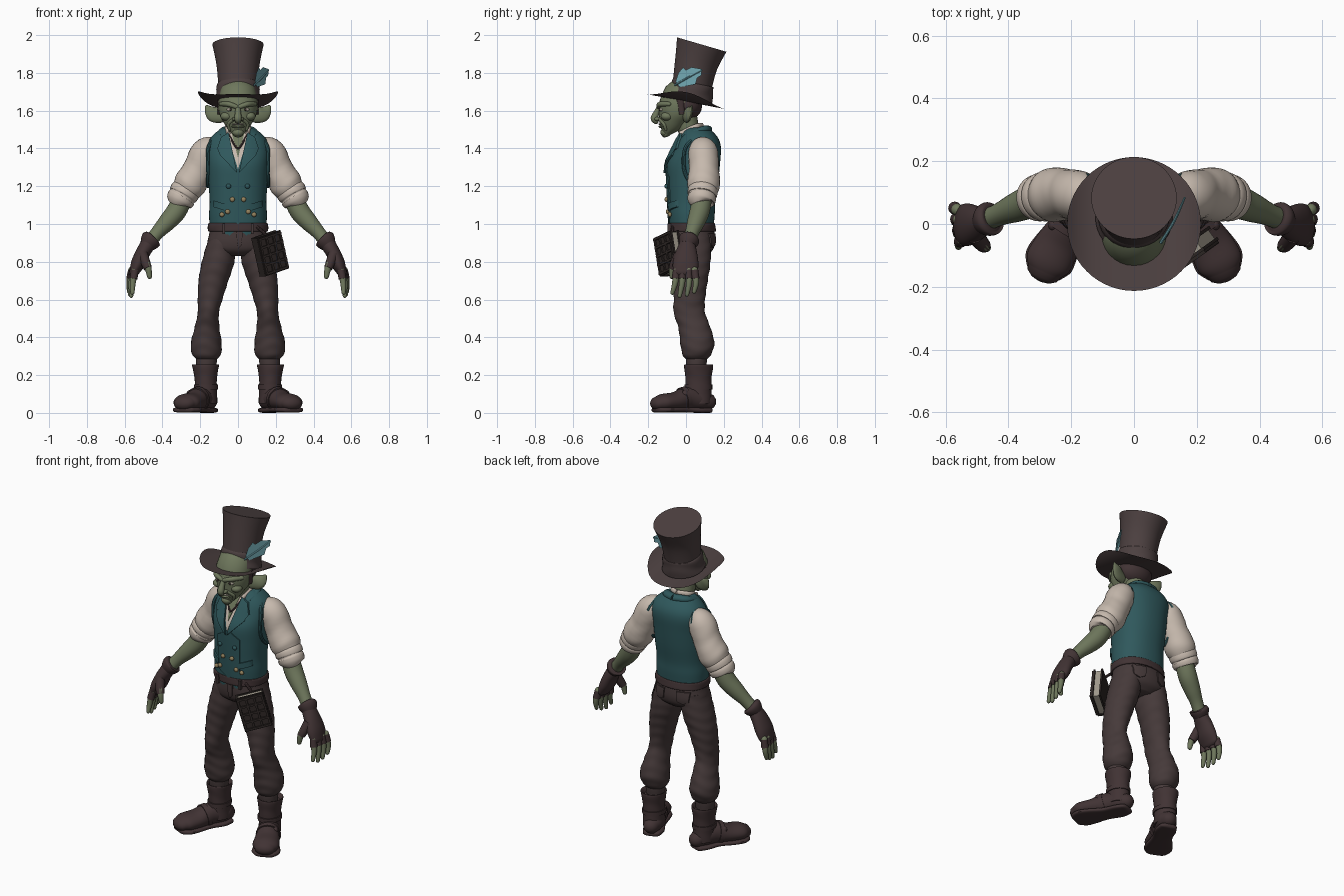
import bpy, bmesh, math
from math import sin, cos, pi
from mathutils import Vector, Matrix
from mathutils.bvhtree import BVHTree

if "Cube" in bpy.data.objects:
    bpy.data.objects.remove(bpy.data.objects["Cube"])


def material(name, code):
    srgb = [int(code[i:i + 2], 16) / 255 for i in (0, 2, 4)]
    col = [((c + .055) / 1.055) ** 2.4 for c in srgb] + [1]
    m = bpy.data.materials.new(name)
    m.use_nodes = True
    m.diffuse_color = col
    bsdf = m.node_tree.nodes["Principled BSDF"]
    bsdf.inputs["Base Color"].default_value = col
    bsdf.inputs["Roughness"].default_value = .8
    return m


skin, shirt = material("green skin", "6E775C"), material("cream shirt", "C6B9AD")
teal, felt = material("teal vest", "2F585C"), material("hat brown", "4C4040")
cloth, leather = material("trouser brown", "463A3A"), material("dark leather", "413334")
plume, brass = material("feather blue", "76AEB8"), material("brass", "94825E")
cover, paper = material("book cover", "2E2725"), material("paper", "A39C8E")
made = []


def finish(name, bm, mat):
    bmesh.ops.recalc_face_normals(bm, faces=bm.faces)
    me = bpy.data.meshes.new(name)
    bm.to_mesh(me)
    bm.free()
    me.materials.append(mat)
    ob = bpy.data.objects.new(name, me)
    bpy.context.collection.objects.link(ob)
    made.append(ob)
    return ob


def loft(name, secs, mat, s=1, side=(0, 1, 0), flat=False, tips=False, fold=0, sq=1, n=28, steps=5):
    """Skin smoothed sections (x, y, z, radius[, second radius]); s mirrors in x."""
    p = [Vector(c if len(c) == 5 else (*c, c[3])) for c in secs]
    p = [p[0]] + p + [p[-1]]
    path = []
    for a, b, c, d in zip(p, p[1:], p[2:], p[3:]):
        for k in range(steps):
            t = k / steps
            path.append(b + (c - a) * (t / 2) + (a * 2 - b * 5 + c * 4 - d) * (t * t / 2)
                        + (b * 3 - a - c * 3 + d) * (t ** 3 / 2))
    path.append(p[-1])
    rings = []
    for i, q in enumerate(path):
        tan = (path[min(i + 1, len(path) - 1)] - path[max(i - 1, 0)]).to_3d().normalized()
        if flat:
            u, v = Vector((1, 0, 0)), Vector((0, 1, 0))
        else:
            u = Vector(side)
            u = (u - tan * u.dot(tan)).normalized()
            v = tan.cross(u)
        rings.append((q.to_3d(), u * q[3], v * q[4], tan))
    if tips:  # rounded ends
        for end, sign in ((0, -1), (-1, 1)):
            c, u, v, tan = rings[end]
            dome = [(c + tan * sign * min(u.length, v.length) * sin(k), u * cos(k), v * cos(k), tan)
                    for k in (.5, 1, 1.4)]
            rings = rings + dome if sign > 0 else dome[::-1] + rings
    bm = bmesh.new()
    loops = []
    power = lambda w: math.copysign(abs(w) ** sq, w)
    for c, u, v, _ in rings:
        row = []
        for j in range(n):
            a = 2 * pi * j / n
            f = 1 + fold * sin(c.z * 95 + 2 * sin(a * 2 + 1))
            co = c + (u * power(cos(a)) + v * power(sin(a))) * f
            row.append(bm.verts.new((co.x * s, co.y, co.z)))
        loops.append(row)
    for r, q in zip(loops, loops[1:]):
        for j in range(n):
            bm.faces.new((r[j], r[j - 1], q[j - 1], q[j]))
    bm.faces.new(loops[0])
    bm.faces.new(loops[-1])
    return finish(name, bm, mat)


def ball(name, loc, radii, mat, s=1):
    bm = bmesh.new()
    m = Matrix.Translation((loc[0] * s, *loc[1:])) @ Matrix.Diagonal((*radii, 1))
    bmesh.ops.create_uvsphere(bm, u_segments=20, v_segments=12, radius=1, matrix=m)
    return finish(name, bm, mat)


def box(name, loc, size, mat, frame=Matrix()):
    bm = bmesh.new()
    bmesh.ops.create_cube(bm, size=1, matrix=frame @ Matrix.Translation(loc) @ Matrix.Diagonal((*size, 1)))
    return finish(name, bm, mat)


def patch(name, outline, mat, target, lift=.004, s=1, back=False):
    """Lay an x, z outline on the front or back of a target surface."""
    bm = bmesh.new()
    bm.faces.new([bm.verts.new((x * s, 0, z)) for x, z in outline])
    bmesh.ops.triangulate(bm, faces=bm.faces)
    bmesh.ops.subdivide_edges(bm, edges=bm.edges, cuts=5, use_grid_fill=True)
    way = -1 if back else 1
    for v in bm.verts:
        start = Vector((v.co.x, -way, v.co.z))
        hit = target.ray_cast(start, Vector((0, way, 0)))[0] or target.find_nearest(v.co)[0]
        v.co.y = hit.y - way * lift
    top = bm.faces[:]
    ext = bmesh.ops.extrude_face_region(bm, geom=top)["geom"]
    for v in ext:
        if isinstance(v, bmesh.types.BMVert):
            v.co.y += way * .012
    return finish(name, bm, mat)


def surface(ob):
    return BVHTree.FromPolygons([v.co for v in ob.data.vertices], [p.vertices[:] for p in ob.data.polygons])


SIDES = (("left", 1), ("right", -1))

# Vest body with pointed front hem
vest = loft("vest", [(0, .03, .975, .15, .115), (0, .03, 1.05, .153, .122), (0, .03, 1.12, .15, .125),
                     (0, .035, 1.22, .156, .135), (0, .04, 1.32, .162, .14), (0, .06, 1.4, .166, .125),
                     (0, .065, 1.45, .15, .108), (0, .06, 1.49, .11, .08), (0, .05, 1.51, .07, .055)],
            teal, flat=True, sq=.9, n=48)
for v in vest.data.vertices:
    if v.co.z < 1.02 and v.co.y < 0:
        v.co.z -= .04 * max(0, 1 - abs(abs(v.co.x) - .05) / .05)
body = surface(vest)
patch("shirt_front", [(-.06, 1.485), (.06, 1.485), (0, 1.29)], shirt, body, .004)
patch("bare_chest", [(-.035, 1.485), (.035, 1.485), (0, 1.35)], skin, body, .008)
patch("vest_overlap", [(-.075, 1.25), (.01, 1.3), (.075, 1.25), (.07, 1.04), (0, 1.0), (-.07, 1.04)], teal, body, .006)
loft("necklace", [(-.05, -.02, 1.48, .005), (0, -.075, 1.4, .006), (.05, -.02, 1.48, .005)], leather, side=(0, 0, 1), n=8)
for w, s in SIDES:
    patch(w + "_lapel", [(.05, 1.485), (.09, 1.46), (.11, 1.4), (.085, 1.39), (.095, 1.365), (.005, 1.27)],
          teal, body, .016, s)
    patch(w + "_vest_pocket", [(.065, 1.105), (.13, 1.125), (.13, 1.09), (.068, 1.07)], teal, body, .012, s)
    loft(w + "_vest_collar", [(0, .115, 1.5, .022, .025), (.06, .095, 1.5, .02, .025), (.085, .04, 1.485, .015, .022),
                              (.07, -.01, 1.465, .01, .02), (.045, -.06, 1.4, .006, .012)],
         teal, s, side=(0, 0, 1), n=12)
    loft(w + "_shirt_collar", [(0, .085, 1.52, .016, .01), (.058, .05, 1.51, .018, .01), (.05, -.03, 1.475, .016, .01)],
         shirt, s, side=(0, 0, 1), n=12)
    loft(w + "_armhole_edge", [(.12, .06, 1.465, .012), (.158, -.005, 1.4, .01), (.158, -.005, 1.27, .01),
                               (.16, .06, 1.2, .01), (.16, .13, 1.27, .01), (.15, .15, 1.4, .012), (.12, .08, 1.465, .012)],
         teal, s, side=(1, 0, .1), n=8)
    for i, (x, z) in enumerate([(.03, 1.13), (.055, 1.065), (.085, 1.05), (.05, 1.2)]):
        y = body.ray_cast(Vector((x * s, -1, z)), Vector((0, 1, 0)))[0].y
        ball(f"{w}_button_{i}", (x, y - .01, z), (.013, .01, .013), brass if i < 3 else teal, s)

# Head and face
loft("neck", [(0, .05, 1.4, .06), (0, .02, 1.48, .056), (0, 0, 1.56, .06)], skin)
loft("head", [(0, -.1, 1.475, .028, .022), (0, -.08, 1.5, .052, .05), (0, -.065, 1.535, .075, .075),
              (0, -.045, 1.58, .098, .098), (0, -.04, 1.63, .105, .105), (0, -.03, 1.68, .1, .1)],
     skin, flat=True, tips=True)
ball("hair", (0, .005, 1.625), (.106, .08, .075), leather)
loft("nose", [(0, -.13, 1.635, .013), (0, -.153, 1.595, .015), (0, -.167, 1.56, .02), (0, -.16, 1.545, .016)],
     skin, side=(1, 0, 0), tips=True, n=16)
ball("chin", (0, -.112, 1.485), (.03, .024, .022), skin)
ball("teeth", (0, -.13, 1.529), (.032, .016, .006), paper)
ball("lower_lip", (0, -.13, 1.516), (.036, .016, .008), skin)
for w, s in SIDES:
    ball(w + "_eye", (.042, -.126, 1.606), (.018, .014, .011), paper, s)
    ball(w + "_pupil", (.04, -.139, 1.606), (.006, .004, .007), leather, s)
    ball(w + "_nostril", (.018, -.15, 1.556), (.013, .018, .011), skin, s)
    ball(w + "_cheek", (.06, -.1, 1.57), (.033, .034, .024), skin, s)
    loft(w + "_brow", [(.008, -.145, 1.62, .012), (.05, -.137, 1.634, .014), (.09, -.09, 1.635, .012)],
         skin, s, side=(0, 0, 1), tips=True, n=12)
    loft(w + "_smile_fold", [(.022, -.14, 1.555, .009), (.05, -.117, 1.53, .01), (.045, -.107, 1.5, .008)],
         skin, s, side=(0, 1, .1), tips=True, n=10)
    loft(w + "_ear", [(.085, .0, 1.57, .018, .035), (.125, .012, 1.58, .018, .042), (.15, .025, 1.6, .012, .03),
                      (.168, .03, 1.625, .004, .008)], skin, s, tips=True, n=16)
    loft(w + "_sideburn", [(.102, -.03, 1.66, .02, .008), (.1, -.022, 1.58, .014, .008)], leather, s, n=10)

# Top hat
loft("hat_crown", [(0, .02, 1.65, .104), (0, .034, 1.74, .105), (0, .055, 1.85, .115), (0, .083, 1.95, .136)],
     felt, side=(1, 0, 0), n=48)
loft("hat_band", [(0, .02, 1.66, .122), (0, .027, 1.69, .116), (0, .035, 1.74, .111), (0, .037, 1.75, .1)],
     felt, side=(1, 0, 0), n=40, fold=.012)
bm = bmesh.new()
rows = []
for k in range(9):
    r = .08 + .133 * k / 8
    ring = []
    for j in range(56):
        x, y = r * cos(2 * pi * j / 56), r * sin(2 * pi * j / 56)
        ring.append(bm.verts.new((x, y, 1.648 - .19 * y + .05 * (abs(x) / .213) ** 4)))
    rows.append(ring)
for a, b in zip(rows, rows[1:]):
    for j in range(56):
        bm.faces.new((a[j], a[j - 1], b[j - 1], b[j]))
bmesh.ops.solidify(bm, geom=bm.faces[:], thickness=.016)
finish("hat_brim", bm, felt)
bm = bmesh.new()
leaf = [(-.055, 1.755), (-.04, 1.8), (-.015, 1.83), (.0, 1.815), (.03, 1.83), (.085, 1.82), (.08, 1.785),
        (.06, 1.775), (.05, 1.74), (.0, 1.73), (-.035, 1.725)]
bm.faces.new([bm.verts.new((.118 + .52 * y, y, z)) for y, z in leaf])
bmesh.ops.solidify(bm, geom=bm.faces[:], thickness=.009)
finish("feather", bm, plume)
loft("feather_quill", [(.085, -.06, 1.735, .005), (.128, .01, 1.775, .005), (.162, .085, 1.815, .003)], plume, n=8)

# Arms, gloves and fingers
for w, s in SIDES:
    loft(w + "_sleeve", [(.12, .08, 1.41, .055), (.17, .09, 1.38, .078), (.212, .095, 1.29, .079),
                         (.255, .093, 1.21, .087), (.285, .088, 1.165, .07)], shirt, s, tips=True, fold=.012)
    loft(w + "_rolled_cuff", [(.27, .09, 1.19, .06), (.277, .089, 1.18, .078), (.29, .086, 1.155, .078),
                              (.294, .085, 1.148, .071), (.3, .084, 1.138, .076), (.312, .08, 1.115, .07),
                              (.314, .08, 1.11, .05)], shirt, s, steps=4)
    loft(w + "_forearm", [(.28, .09, 1.16, .05), (.325, .073, 1.07, .053), (.375, .053, 1.01, .047),
                          (.43, .03, .95, .036), (.485, .005, .88, .034)], skin, s)
    loft(w + "_glove_cuff", [(.452, .02, .925, .04), (.457, .018, .92, .054), (.468, .012, .905, .052),
                             (.482, .005, .885, .04)], leather, s)
    loft(w + "_glove_palm", [(.475, .008, .895, .042, .04), (.505, .002, .845, .058, .038), (.53, -.002, .79, .068, .037),
                             (.55, -.003, .745, .064, .026)], leather, s, tips=True)
    for i, name in enumerate(("index", "middle", "ring", "little")):
        y, x, z = -.05 + .032 * i, .545 + .006 * i, .6 + .016 * abs(i - 1.3)
        base, knuckle, tip = (x, y, .755, .019), (x + .012, y * 1.15, .69, .016), (x + .014, y * 1.2 - .012, z + .015, .011)
        loft(f"{w}_{name}_finger", [base, knuckle, tip], skin, s, tips=True, n=12)
        loft(f"{w}_{name}_glove_stub", [base, (x + .008, y * 1.1, .71, .021)], leather, s, n=12)
    loft(w + "_thumb", [(.5, -.04, .83, .024), (.478, -.07, .775, .019), (.468, -.075, .722, .013)], skin, s, tips=True, n=12)
    loft(w + "_thumb_glove", [(.505, -.035, .84, .028), (.487, -.06, .79, .025), (.477, -.07, .765, .022)], leather, s, n=14)

# Trousers
hips = loft("trouser_hips", [(0, .03, 1.0, .145, .112), (0, .033, .95, .152, .118), (0, .035, .9, .162, .118),
                             (0, .035, .86, .15, .105), (0, .035, .83, .07, .07)], cloth, flat=True, sq=.9, n=40)
loft("waistband", [(0, .03, 1.005, .15, .117), (0, .03, 1.0, .157, .124), (0, .032, .965, .16, .126),
                   (0, .032, .96, .15, .118)], leather, flat=True, sq=.9, fold=.008, n=40)
seat = surface(hips)
patch("trouser_fly", [(-.012, .96), (.025, .96), (.02, .89), (0, .87)], cloth, seat, .008)
for w, s in SIDES:
    patch(w + "_back_pocket", [(.04, .95), (.115, .95), (.11, .89), (.077, .875), (.045, .89)], cloth, seat, .008, s, True)
    box(w + "_belt_loop", (.075 * s, -.088, .975), (.014, .02, .055), cloth)
    loft(w + "_trouser_leg", [(.08, .035, .93, .075, .1), (.105, .03, .8, .086, .1), (.13, .025, .7, .079, .09),
                              (.148, .018, .6, .065, .083), (.157, .018, .53, .056, .083), (.164, .045, .45, .066, .085),
                              (.168, .06, .37, .081, .09), (.167, .057, .31, .076, .076), (.165, .055, .28, .05, .05)],
         cloth, s, flat=True, fold=.017, steps=8)
    loft(w + "_trouser_cuff", [(.166, .055, .3, .05), (.167, .055, .285, .056), (.168, .055, .24, .052)], cloth, s, flat=True)

    # Boots
    loft(w + "_boot_shaft", [(.17, .065, .05, .06, .07), (.17, .066, .12, .058, .068), (.171, .066, .19, .06, .07),
                             (.172, .067, .25, .071, .077), (.172, .067, .255, .064, .07), (.172, .067, .235, .05, .056)],
         leather, s, flat=True, fold=.008)
    across = (.88, .48, 0)
    loft(w + "_boot_foot", [(.155, .115, .06, .045, .045), (.165, .08, .068, .058, .055), (.2, .01, .075, .058, .062),
                            (.24, -.06, .06, .07, .05), (.272, -.12, .055, .074, .046), (.285, -.148, .05, .058, .038)],
         leather, s, side=across, tips=True)
    loft(w + "_boot_sole", [(.152, .12, .014, .048, .014), (.17, .07, .014, .06, .014), (.205, .0, .016, .056, .014),
                            (.245, -.07, .016, .074, .014), (.272, -.12, .016, .079, .014), (.288, -.155, .016, .058, .014)],
         leather, s, side=across, tips=True, sq=.6)
    loft(w + "_boot_strap", [(.205, .0, .075, .064, .066), (.218, -.022, .07, .068, .064)], leather, s, side=across)
    loft(w + "_ankle_strap", [(.17, .065, .15, .064, .074), (.17, .065, .125, .064, .074)], leather, s, flat=True)
    ball(w + "_boot_buckle", (.255, -.005, .1), (.018, .018, .02), leather, s)

# Hanging book with raised lattice cover
frame = Matrix.Translation((.17, -.088, .845)) @ Matrix.Rotation(.62, 4, "Z") @ Matrix.Rotation(-.27, 4, "Y")
box("book_pages", (0, 0, 0), (.142, .036, .196), paper, frame)
box("book_spine", (-.074, 0, 0), (.012, .05, .21), cover, frame)
for name, y in (("front", -.022), ("back", .022)):
    box(f"book_{name}_cover", (0, y, 0), (.158, .01, .21), cover, frame)
for i in range(4):
    box(f"book_rib_{i}", (-.069 + .046 * i, -.03, 0), (.012, .01, .2), cover, frame)
for i in range(5):
    box(f"book_bar_{i}", (0, -.03, -.094 + .047 * i), (.15, .013, .012), cover, frame)
loft("book_strap", [(.1, -.07, .985, .008), (.14, -.075, .95, .008), (.15, -.08, .92, .008)], leather, n=8)

# Smooth shading with sharp edges kept
bpy.ops.object.select_all(action="DESELECT")
for ob in made:
    ob.select_set(True)
bpy.context.view_layer.objects.active = made[0]
bpy.ops.object.shade_smooth_by_angle(angle=math.radians(40))
